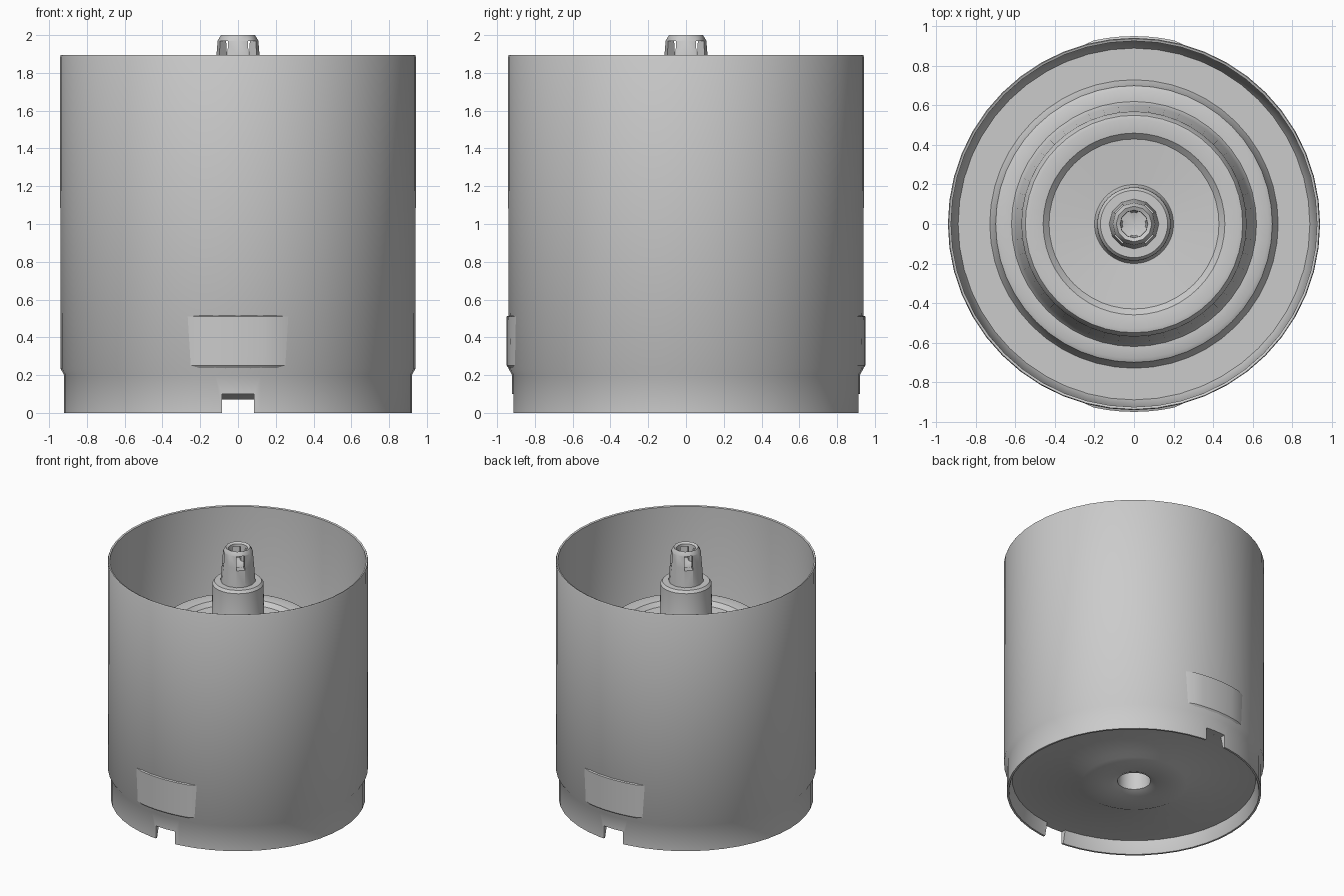
import bpy, bmesh
from math import sin, cos, pi, radians

if "Cube" in bpy.data.objects:
    bpy.data.objects.remove(bpy.data.objects["Cube"])


def finish(bm, name, angle=35):
    bmesh.ops.remove_doubles(bm, verts=bm.verts, dist=1e-5)
    bmesh.ops.recalc_face_normals(bm, faces=bm.faces)
    me = bpy.data.meshes.new(name)
    bm.to_mesh(me)
    bm.free()
    ob = bpy.data.objects.new(name, me)
    bpy.context.collection.objects.link(ob)
    return ob


def smooth(ob, angle=35):
    bpy.ops.object.select_all(action='DESELECT')
    ob.select_set(True)
    bpy.context.view_layer.objects.active = ob
    bpy.ops.object.shade_smooth_by_angle(angle=radians(angle))


def lathe(name, profile, sides):
    bm = bmesh.new()
    vs = [bm.verts.new((r, 0, z)) for r, z in profile]
    es = [bm.edges.new(p) for p in zip(vs, vs[1:])]
    bmesh.ops.spin(bm, geom=vs + es, cent=(0, 0, 0), axis=(0, 0, 1),
                   angle=2 * pi, steps=sides, use_merge=True)
    return finish(bm, name)


def cut_box(ob, loc, size, rot=0):
    bpy.ops.mesh.primitive_cube_add(size=1, location=loc, rotation=(0, 0, rot))
    cutter = bpy.context.object
    cutter.scale = size
    cutter.hide_render = True
    mod = ob.modifiers.new("cut", 'BOOLEAN')
    mod.operation, mod.solver, mod.object = 'DIFFERENCE', 'EXACT', cutter
    bpy.context.view_layer.objects.active = ob
    bpy.ops.object.modifier_apply(modifier=mod.name)
    bpy.data.objects.remove(cutter)


# Bowl: recessed underside, skirt, thin wall, floor, stepped column and hub
bowl = lathe("bowl_body", [
    (0, .30), (.11, .30), (.12, .09), (.17, .07), (.38, .07), (.42, .09),
    (.88, .10), (.90, .01), (.905, 0), (.92, 0), (.92, .20), (.94, .235),
    (.942, 1.885), (.938, 1.895), (.926, 1.89), (.908, .24), (.89, .20),
    (.73, .20), (.715, .23), (.70, .29), (.68, .30), (.62, .30), (.60, .33),
    (.57, 1.34), (.55, 1.375), (.53, 1.38), (.46, 1.37), (.43, 1.34),
    (.20, 1.32), (.19, 1.34), (.185, 1.71), (.17, 1.73), (0, 1.73)], 48)

# Notches in the skirt at front and back
for s in (-1, 1):
    cut_box(bowl, (0, s * .93, .03), (.17, .12, .14))
smooth(bowl)

# Raised pads low on the front and back of the wall
for s, name in ((-1, "front_pad"), (1, "back_pad")):
    bm = bmesh.new()
    rows = [(.925, .22), (.949, .25), (.951, .51), (.925, .52)]
    n = 8
    grid = []
    for i in range(n + 1):
        a = radians(-16.5 + 33 * i / n)
        inset = .012 if i in (0, n) else 0
        grid.append([bm.verts.new(((r - inset) * sin(a), s * (r - inset) * cos(a), z))
                     for r, z in rows])
    for g, h in zip(grid, grid[1:]):
        for j in range(3):
            bm.faces.new((g[j], h[j], h[j + 1], g[j + 1]))
    pad = finish(bm, name)
    # Make normals face outward
    if pad.data.polygons[1].normal.y * s < 0:
        pad.data.flip_normals()
    smooth(pad)

# Slotted, hollow-topped drive post on the hub
post = lathe("drive_post", [
    (0, 1.72), (.127, 1.72), (.115, 1.88), (.108, 1.97), (.09, 2.0),
    (.07, 1.99), (.06, 1.86), (0, 1.84)], 12)
for k in range(2):
    cut_box(post, (0, 0, 1.915), (.4, .06, .11), pi / 4 + k * pi / 2)
smooth(post)
